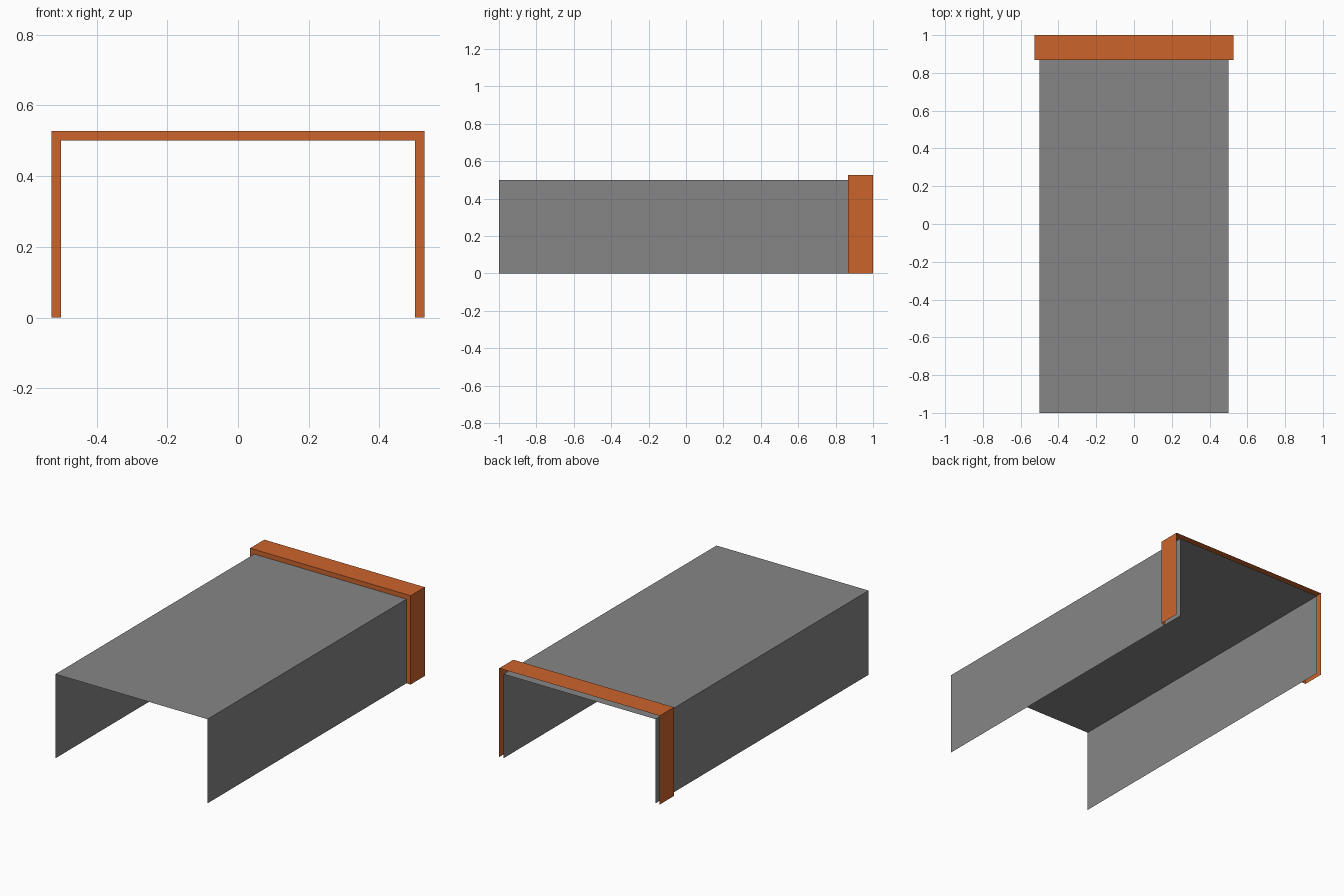
import bpy
import bmesh

cube = bpy.data.objects.get("Cube")
if cube:
    bpy.data.objects.remove(cube, do_unlink=True)


def make_material(name, rgb):
    color = (*rgb, 1.0)
    mat = bpy.data.materials.new(name)
    mat.use_nodes = True
    mat.diffuse_color = color
    bsdf = next(n for n in mat.node_tree.nodes if n.type == "BSDF_PRINCIPLED")
    bsdf.inputs["Base Color"].default_value = color
    return mat


def loft_arches(name, rings, mat):
    """Skin square arches, each given as (half width, height, y)."""
    bm = bmesh.new()
    arches = []
    for w, h, y in rings:
        outline = [(-w, 0), (-w, h), (w, h), (w, 0)]
        arches.append([bm.verts.new((x, y, z)) for x, z in outline])
    for a, b in zip(arches, arches[1:]):
        for i in range(len(a) - 1):
            bm.faces.new((a[i], a[i + 1], b[i + 1], b[i]))
    mesh = bpy.data.meshes.new(name)
    bm.to_mesh(mesh)
    bm.free()
    mesh.materials.append(mat)
    obj = bpy.data.objects.new(name, mesh)
    bpy.context.collection.objects.link(obj)
    return obj


grey = make_material("grey", (0.238, 0.238, 0.238))
orange = make_material("burnt orange", (0.6, 0.127, 0.024))

INNER, OUTER = 0.5, 0.5275
BACK, COLLAR_FRONT = 1.0, 0.867

# Thin folded sheet, open below and at both ends
loft_arches("cover_sheet", [(INNER, INNER, -BACK), (INNER, INNER, BACK)], grey)

# Collar: a front lip and an outer shell, open at the back and below
loft_arches("end_collar", [
    (INNER, INNER, COLLAR_FRONT),
    (OUTER, OUTER, COLLAR_FRONT),
    (OUTER, OUTER, BACK),
], orange)
